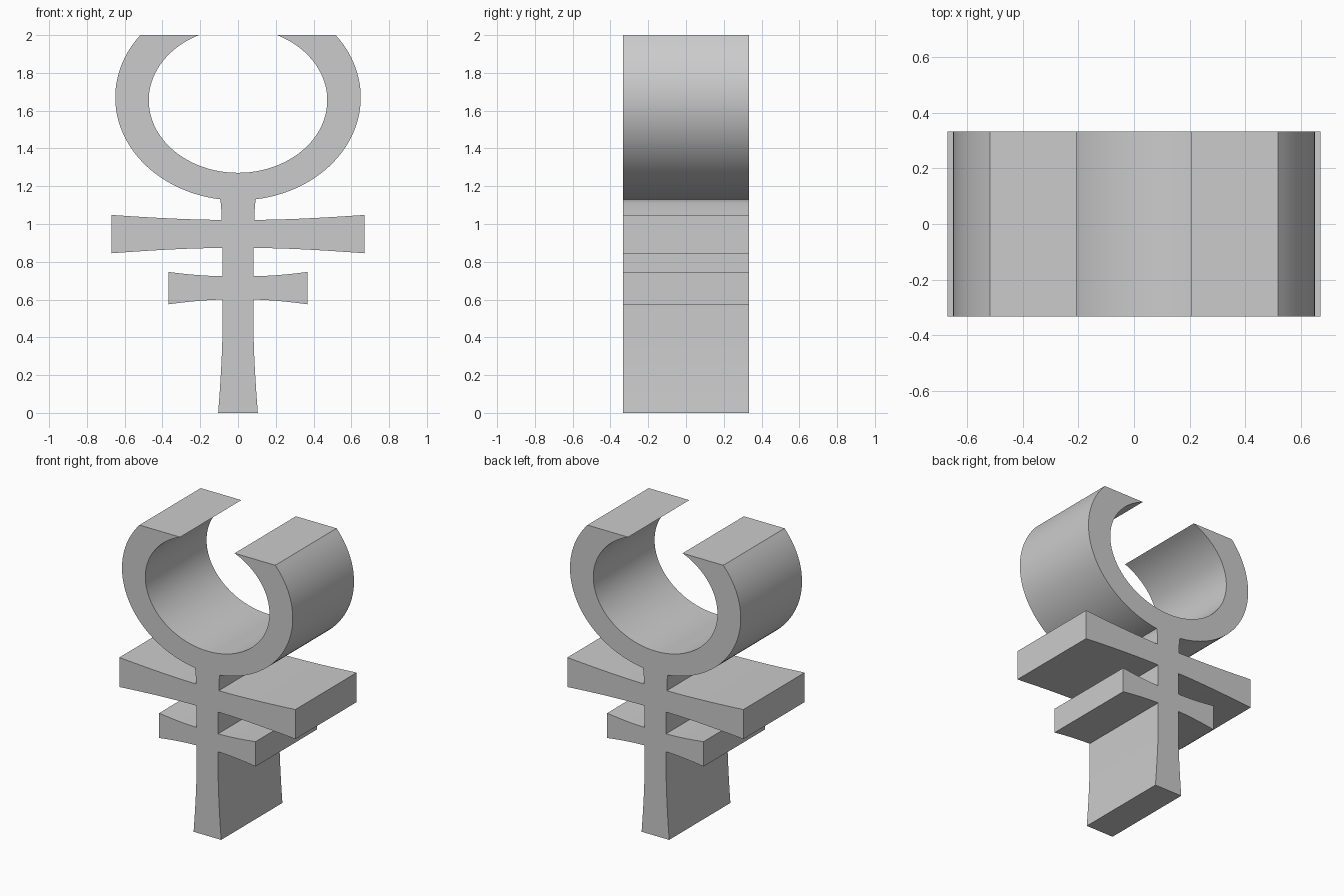
import bpy, bmesh, math
from mathutils import Vector
from mathutils.geometry import interpolate_bezier

cube = bpy.data.objects.get("Cube")
if cube:
    bpy.data.objects.remove(cube, do_unlink=True)

HALF_DEPTH = 0.333
TOP = 2.0


def sweep(start, bend, end, steps=8):
    """Gentle curve from start to end, pulled towards bend."""
    a, b, c = (Vector((x, 0, z)) for x, z in (start, bend, end))
    pts = interpolate_bezier(a, a.lerp(b, 2 / 3), c.lerp(b, 2 / 3), c, steps + 1)
    return [(p.x, p.z) for p in pts]


def arc(rx, rz, cz, start, end, steps=40):
    """Part of an ellipse centred on x = 0, angles measured from straight down."""
    angles = [start + (end - start) * i / steps for i in range(steps + 1)]
    return [(rx * math.sin(a), cz - rz * math.cos(a)) for a in angles]


def cut_angle(rz, cz):
    """Angle at which an ellipse meets the flat top."""
    return math.acos((cz - TOP) / rz)


# Right half of the outline, from the foot up
half = [(0, 0)]
half += sweep((0.105, 0), (0.083, 0.28), (0.082, 0.45))                 # flared stem
half += sweep((0.082, 0.60), (0.2, 0.598), (0.367, 0.575))              # small bar, underside
half += sweep((0.367, 0.746), (0.2, 0.724), (0.082, 0.724))             # small bar, top
half += sweep((0.082, 0.873), (0.3, 0.873), (0.67, 0.845))              # wide bar, underside
half += sweep((0.67, 1.048), (0.3, 1.022), (0.087, 1.022))              # wide bar, top
half += sweep((0.087, 1.03), (0.088, 1.10), (0.094, 1.128), 4)          # neck
half += arc(0.65, 0.545, 1.67, math.asin(0.096 / 0.65), cut_angle(0.545, 1.67))   # ring outside
half += arc(0.4725, 0.384, 1.655, cut_angle(0.384, 1.655), 0)           # ring inside

# Mirror the half and push it through the depth
outline = half + [(-x, z) for x, z in reversed(half[1:-1])]
bm = bmesh.new()
face = bm.faces.new([bm.verts.new((x, -HALF_DEPTH, z)) for x, z in outline])
grown = bmesh.ops.extrude_face_region(bm, geom=[face])
moved = [v for v in grown["geom"] if isinstance(v, bmesh.types.BMVert)]
bmesh.ops.translate(bm, verts=moved, vec=(0, 2 * HALF_DEPTH, 0))
bmesh.ops.recalc_face_normals(bm, faces=bm.faces)
mesh = bpy.data.meshes.new("ringed_double_cross")
bm.to_mesh(mesh)
bm.free()

# Single grey material
grey = bpy.data.materials.new("plain_grey")
grey.use_nodes = True
colour = (0.6, 0.6, 0.6, 1)
grey.diffuse_color = colour
grey.node_tree.nodes["Principled BSDF"].inputs["Base Color"].default_value = colour
mesh.materials.append(grey)

symbol = bpy.data.objects.new("ringed_double_cross", mesh)
bpy.context.collection.objects.link(symbol)
bpy.ops.object.select_all(action="DESELECT")
symbol.select_set(True)
bpy.context.view_layer.objects.active = symbol
bpy.ops.object.shade_smooth_by_angle(angle=math.radians(30))
